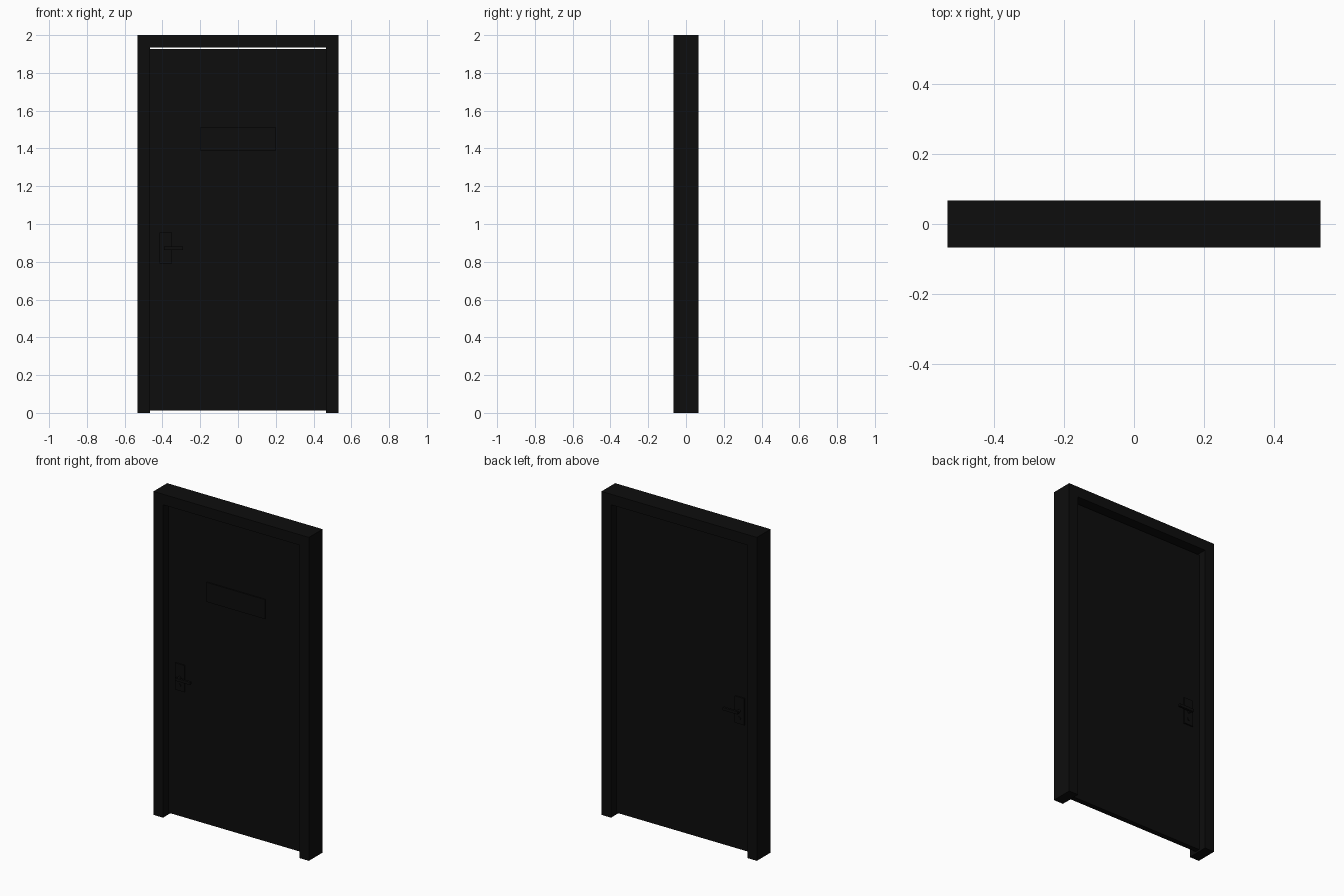
import bpy
import bmesh
from mathutils import Matrix, Vector

cube = bpy.data.objects.get("Cube")
if cube:
    bpy.data.objects.remove(cube, do_unlink=True)

black = bpy.data.materials.new("near_black")
black.use_nodes = True
COLOR = (0.004, 0.004, 0.004, 1)
black.diffuse_color = COLOR
black.node_tree.nodes["Principled BSDF"].inputs["Base Color"].default_value = COLOR


def finish(name, bm):
    mesh = bpy.data.meshes.new(name)
    bm.to_mesh(mesh)
    bm.free()
    mesh.materials.append(black)
    obj = bpy.data.objects.new(name, mesh)
    bpy.context.collection.objects.link(obj)
    return obj


def box(name, low, high):
    low, high = Vector(low), Vector(high)
    bm = bmesh.new()
    bmesh.ops.create_cube(bm, size=1)
    bmesh.ops.scale(bm, vec=high - low, verts=bm.verts)
    bmesh.ops.translate(bm, vec=(low + high) / 2, verts=bm.verts)
    return finish(name, bm)


def rod(name, centre, radius, length):
    # Cylinder running front to back
    bm = bmesh.new()
    bmesh.ops.create_cone(bm, cap_ends=True, segments=16, radius1=radius,
                          radius2=radius, depth=length)
    turn = Matrix.Rotation(1.5707963, 4, "X")
    bmesh.ops.transform(bm, matrix=Matrix.Translation(centre) @ turn, verts=bm.verts)
    for face in bm.faces:
        face.smooth = len(face.verts) == 4
    return finish(name, bm)


W, D = 0.532, 0.067      # half width and half depth of the frame
INNER, HEAD = 0.466, 1.935
LEAF = 0.016             # half thickness of the door leaf

# Frame: two jambs and a header
bm = bmesh.new()
outline = [(-W, 0), (-INNER, 0), (-INNER, HEAD), (INNER, HEAD),
           (INNER, 0), (W, 0), (W, 2), (-W, 2)]
face = bm.faces.new([bm.verts.new((x, -D, z)) for x, z in outline])
extruded = bmesh.ops.extrude_face_region(bm, geom=[face])["geom"]
bmesh.ops.translate(bm, vec=(0, 2 * D, 0),
                    verts=[v for v in extruded if isinstance(v, bmesh.types.BMVert)])
bmesh.ops.recalc_face_normals(bm, faces=bm.faces)
finish("door_frame", bm)

# Door leaf with clearance at top and bottom
box("door_leaf", (-INNER, -LEAF, 0.012), (INNER, LEAF, 1.926))

# Plain sign plate on the front
box("sign_plate", (-0.2, -LEAF - 0.008, 1.39), (0.2, -LEAF, 1.51))

# Handle set on both faces
for side, label in ((-1, "front"), (1, "back")):
    def span(a, b):
        return sorted((side * (LEAF + a), side * (LEAF + b)))

    y0, y1 = span(0, 0.008)
    box(label + "_handle_plate", (-0.415, y0, 0.79), (-0.35, y1, 0.955))
    y0, y1 = span(0.026, 0.04)
    box(label + "_handle_lever", (-0.392, y0, 0.863), (-0.29, y1, 0.88))
    rod(label + "_handle_spindle", (-0.382, side * (LEAF + 0.016), 0.872), 0.009, 0.03)
    rod(label + "_lock_cylinder", (-0.382, side * (LEAF + 0.007), 0.825), 0.01, 0.012)
